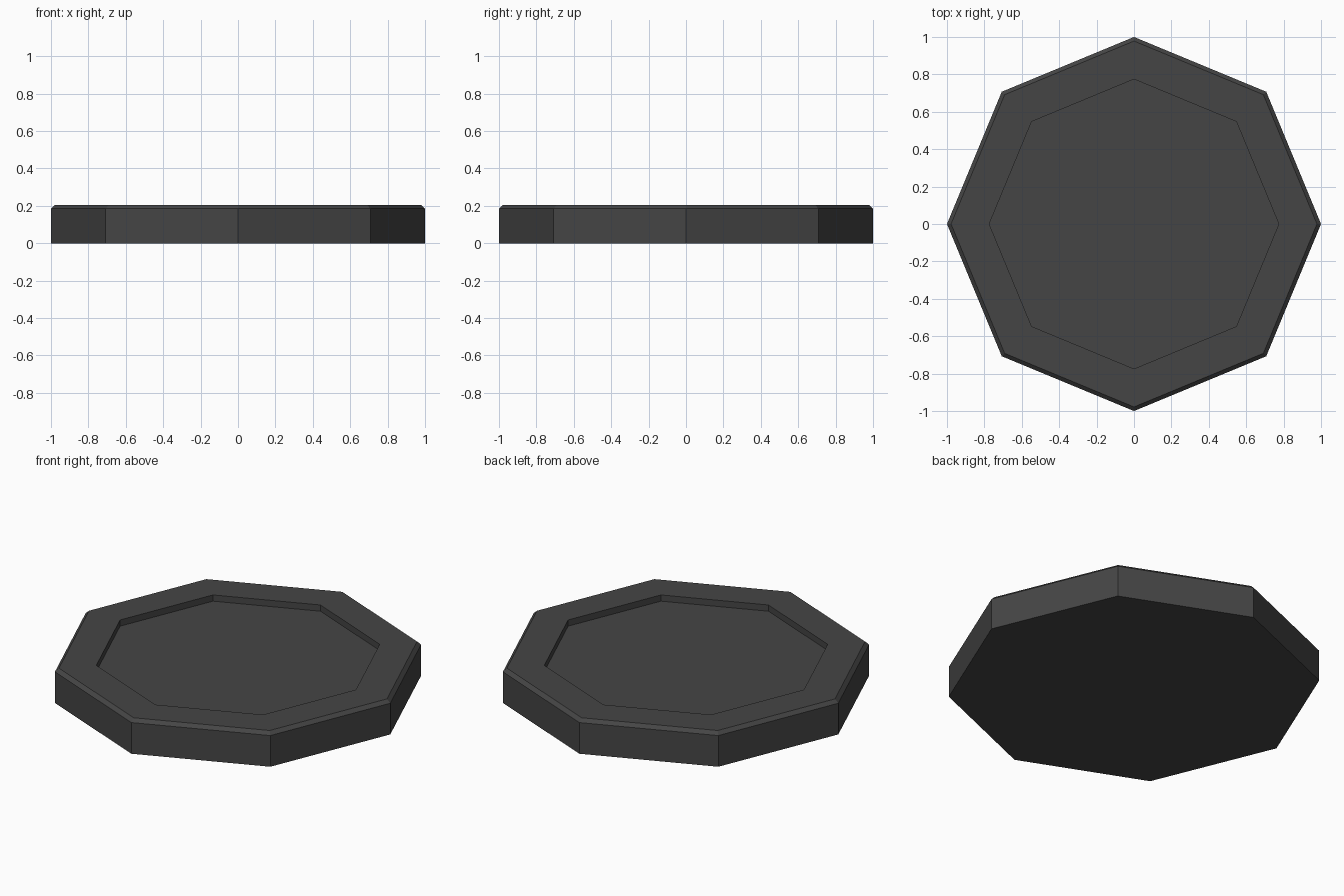
import bpy, bmesh, math

if "Cube" in bpy.data.objects:
    bpy.data.objects.remove(bpy.data.objects["Cube"])

SIDES = 8
# (radius, height) rings from the base, over the chamfer and down into the recess
PROFILE = [(1.0, 0.0), (1.0, 0.185), (0.978, 0.205), (0.774, 0.205), (0.774, 0.168)]

mat = bpy.data.materials.new("dark_grey")
mat.diffuse_color = (0.06, 0.06, 0.06, 1)
mat.use_nodes = True
mat.node_tree.nodes["Principled BSDF"].inputs["Base Color"].default_value = mat.diffuse_color

# Octagonal tray: stacked rings with a closed base and a sunken floor
bm = bmesh.new()
rings = []
for r, z in PROFILE:
    rings.append([bm.verts.new((r * math.cos(math.tau * i / SIDES),
                                r * math.sin(math.tau * i / SIDES), z))
                  for i in range(SIDES)])
for low, high in zip(rings, rings[1:]):
    for i in range(SIDES):
        j = (i + 1) % SIDES
        bm.faces.new((low[i], low[j], high[j], high[i]))
bm.faces.new(rings[0][::-1])
bm.faces.new(rings[-1])

mesh = bpy.data.meshes.new("octagonal_base")
bm.to_mesh(mesh)
bm.free()
mesh.materials.append(mat)
bpy.context.collection.objects.link(bpy.data.objects.new("octagonal_base", mesh))
